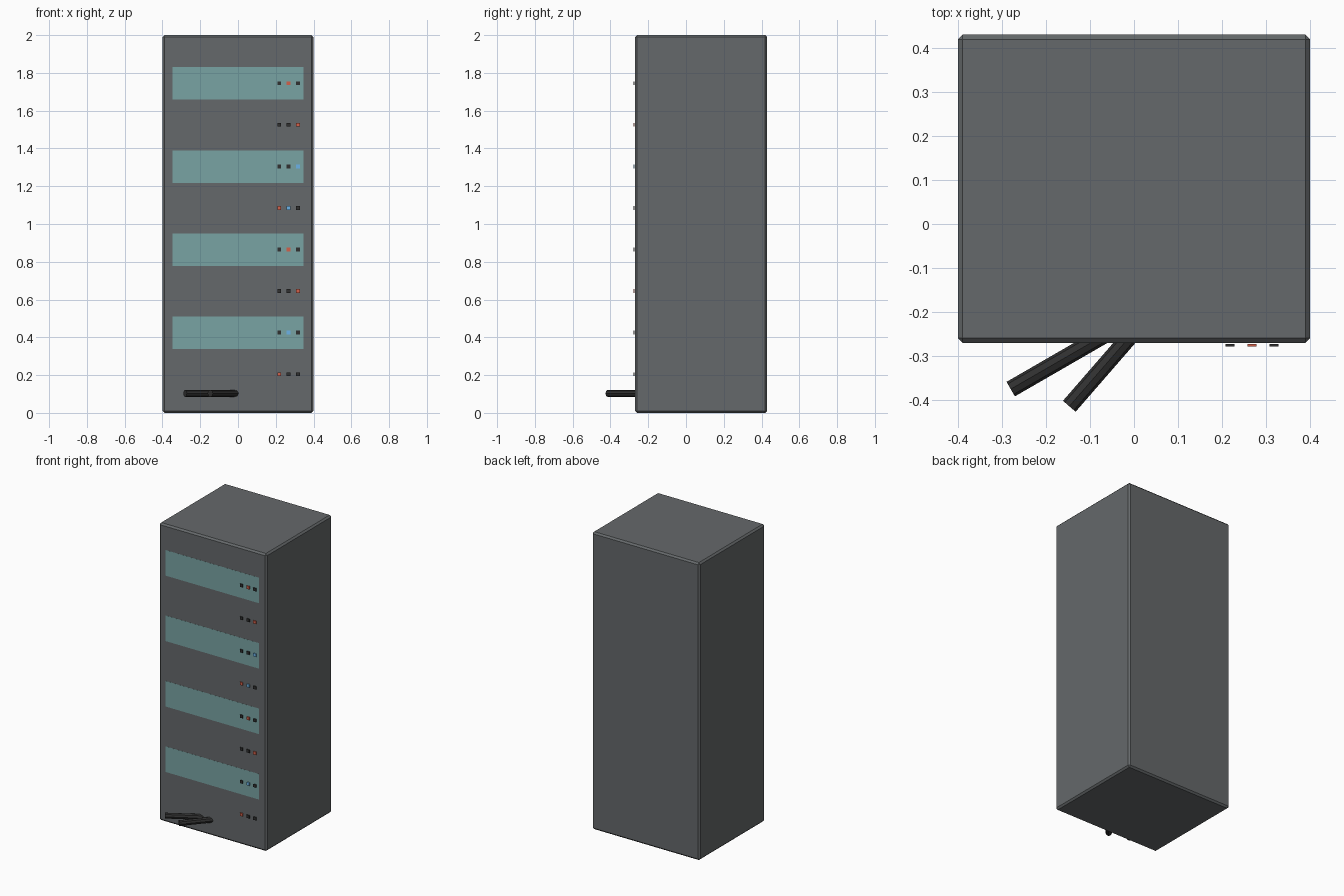
import bpy, math
from mathutils import Vector

if "Cube" in bpy.data.objects:
    bpy.data.objects.remove(bpy.data.objects["Cube"])


def mat(name, rgb):
    m = bpy.data.materials.new(name)
    m.diffuse_color = (*rgb, 1)
    m.use_nodes = True
    m.node_tree.nodes["Principled BSDF"].inputs["Base Color"].default_value = m.diffuse_color
    return m


GREY = mat("cabinet_grey", (0.13, 0.14, 0.145))
TEAL = mat("panel_teal", (0.19, 0.37, 0.37))
DARK = mat("dark", (0.03, 0.03, 0.03))
RED = mat("red", (0.65, 0.12, 0.07))
BLUE = mat("blue", (0.15, 0.45, 0.8))


def box(name, lo, hi, material, bevel=0):
    lo, hi = Vector(lo), Vector(hi)
    bpy.ops.mesh.primitive_cube_add(size=1, location=(lo + hi) / 2)
    ob = bpy.context.object
    ob.name = name
    ob.scale = hi - lo
    bpy.ops.object.transform_apply(location=False, rotation=False, scale=True)
    ob.data.materials.append(material)
    if bevel:
        mod = ob.modifiers.new("bevel", 'BEVEL')
        mod.width = bevel
        mod.segments = 1
    return ob


def cable(name, tip, angle, length):
    # straight eight-sided cable running from its tip into the cabinet
    d = Vector((math.cos(angle), math.sin(angle), 0))
    bpy.ops.mesh.primitive_cylinder_add(
        vertices=8, radius=0.019, depth=length,
        location=Vector(tip) + d * length / 2,
        rotation=(0, math.pi / 2, angle))
    ob = bpy.context.object
    ob.name = name
    ob.data.materials.append(DARK)


FRONT = -0.27

# Cabinet
box("cabinet", (-0.4, FRONT, 0), (0.4, 0.43, 2), GREY, 0.011)

# Indicator rows from bottom to top, a server panel behind every second row
rows = ["rdd", "dbd", "ddr", "drd", "rbd", "ddb", "ddr", "drd"]
colours = {"d": DARK, "r": RED, "b": BLUE}
for i, row in enumerate(rows):
    z = 0.205 + 0.22 * i
    if i % 2:
        box(f"server_panel_{i}", (-0.348, FRONT - 0.0006, z - 0.087),
            (0.346, FRONT + 0.02, z + 0.085), TEAL)
    for j, c in enumerate(row):
        x = 0.218 + 0.05 * j
        box(f"indicator_{i}_{j}", (x - 0.01, -0.278, z - 0.01),
            (x + 0.01, -0.272, z + 0.01), colours[c])

# Loose cables at the foot
cable("cable_left", (-0.28, -0.375, 0.103), math.radians(30), 0.28)
cable("cable_right", (-0.147, -0.414, 0.103), math.radians(49), 0.25)
